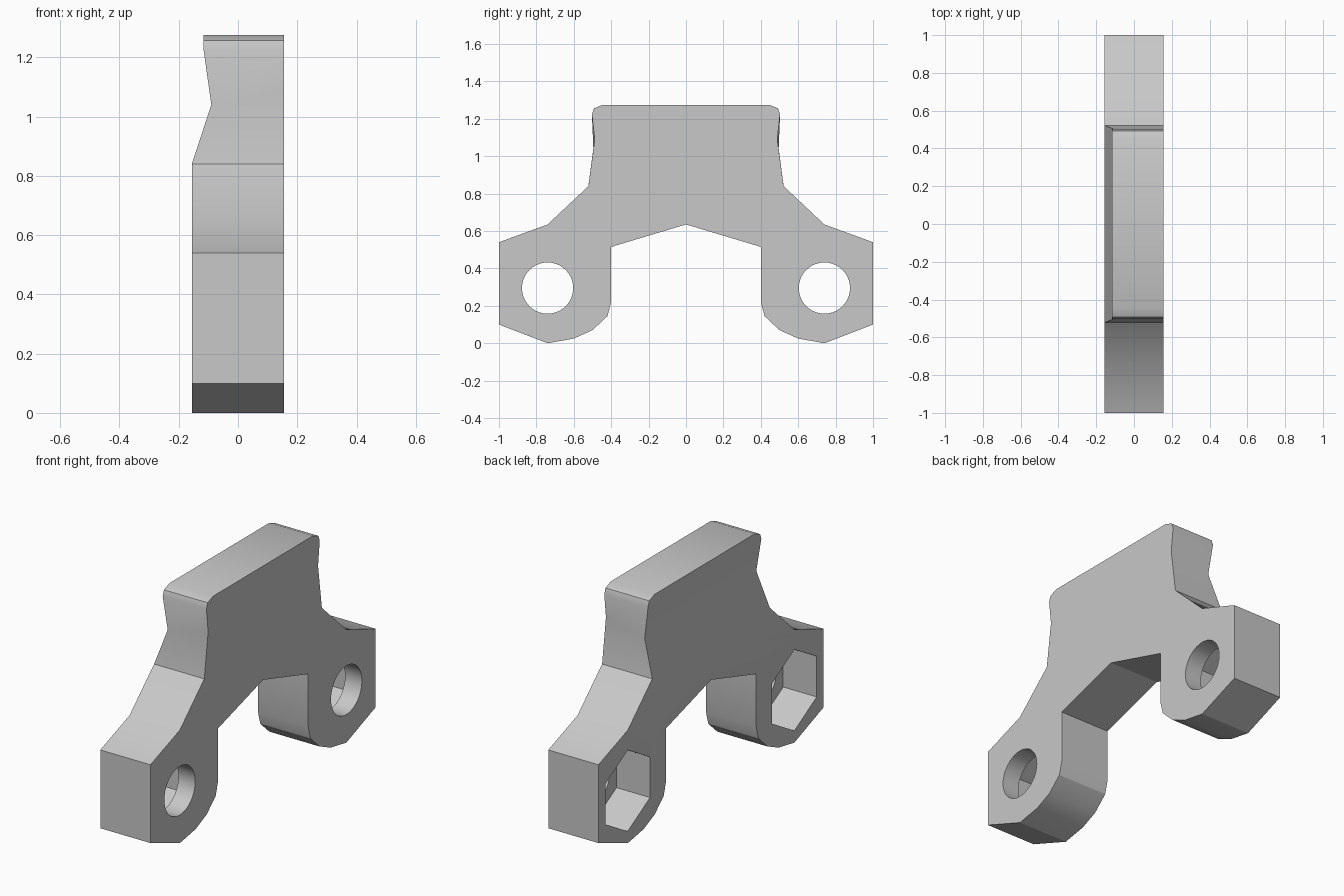
import bpy, bmesh, math
from mathutils import Matrix

old = bpy.data.objects.get("Cube")
if old:
    bpy.data.objects.remove(old, do_unlink=True)

HALF = 0.156             # half of the plate thickness
EYE_Y, EYE_Z = 0.74, 0.295

grey = bpy.data.materials.new("plain grey")
grey.use_nodes = True
grey.diffuse_color = (0.58, 0.58, 0.58, 1)
grey.node_tree.nodes["Principled BSDF"].inputs["Base Color"].default_value = (0.58, 0.58, 0.58, 1)


def make_object(name, bm):
    bmesh.ops.recalc_face_normals(bm, faces=bm.faces)
    mesh = bpy.data.meshes.new(name)
    bm.to_mesh(mesh)
    bm.free()
    mesh.materials.append(grey)
    obj = bpy.data.objects.new(name, mesh)
    bpy.context.collection.objects.link(obj)
    return obj


# Half outline (y, z), from the arch apex round the foot and up to the top
half = [(0, 0.635), (0.4, 0.515), (0.4, 0.22), (0.42, 0.145), (0.5, 0.07),
        (0.6, 0.025), (EYE_Y, 0), (1, 0.1), (1, 0.54), (EYE_Y, 0.635),
        (0.522, 0.84), (0.488, 1.09), (0.503, 1.224), (0.492, 1.256), (0.444, 1.275)]
SHOULDER, NOTCH, LIP = 10, 11, 12

# The grooved side follows the same outline, drawn in above the shoulder
grooved = [(-HALF, y, z) for y, z in half]
grooved[NOTCH] = (-0.09, 0.4955, 1.04)
for i in range(LIP, len(half)):
    grooved[i] = (-0.116, *half[i])
flat = [(HALF, y, z) for y, z in half]


def mirrored_ring(bm, points):
    ring = points + [(x, -y, z) for x, y, z in reversed(points[1:])]
    return [bm.verts.new(p) for p in ring]


# Bracket body
bm = bmesh.new()
front = mirrored_ring(bm, flat)
back = mirrored_ring(bm, grooved)
n = len(front)
bm.faces.new(front)
for i in range(n):
    j = (i + 1) % n
    bm.faces.new((front[i], front[j], back[j], back[i]))
bm.faces.new(back[:SHOULDER + 1] + back[n - SHOULDER:])
for i in (SHOULDER, NOTCH):
    bm.faces.new((back[i], back[i + 1], back[n - i - 1], back[n - i]))
bm.faces.new(back[LIP:n - LIP + 1])
bracket = make_object("bracket_body", bm)


# Bolt holes with hexagonal nut pockets
def cut_prism(name, y, sides, radius, x0, x1):
    bm = bmesh.new()
    place = (Matrix.Translation(((x0 + x1) / 2, y, EYE_Z))
             @ Matrix.Rotation(math.pi / 2, 4, 'Y'))
    bmesh.ops.create_cone(bm, cap_ends=True, segments=sides, radius1=radius,
                          radius2=radius, depth=x1 - x0, matrix=place)
    # Turn the prism so that one corner points straight up
    top = max(bm.verts, key=lambda v: v.co.z).co
    turn = math.atan2(top.y - y, top.z - EYE_Z)
    bmesh.ops.rotate(bm, verts=bm.verts, cent=(0, y, EYE_Z),
                     matrix=Matrix.Rotation(turn, 3, 'X'))
    cutter = make_object(name, bm)
    cutter.hide_render = True
    mod = bracket.modifiers.new(name, 'BOOLEAN')
    mod.operation = 'DIFFERENCE'
    mod.solver = 'EXACT'
    mod.object = cutter
    bpy.ops.object.modifier_apply(modifier=name)
    bpy.data.objects.remove(cutter, do_unlink=True)


bpy.ops.object.select_all(action='DESELECT')
bpy.context.view_layer.objects.active = bracket
bracket.select_set(True)
for side in (-1, 1):
    cut_prism("nut_pocket", side * EYE_Y, 6, 0.228, -0.3, 0.052)
    cut_prism("bolt_hole", side * EYE_Y, 40, 0.137, -0.3, 0.3)

bpy.ops.object.shade_smooth_by_angle(angle=math.radians(30))
